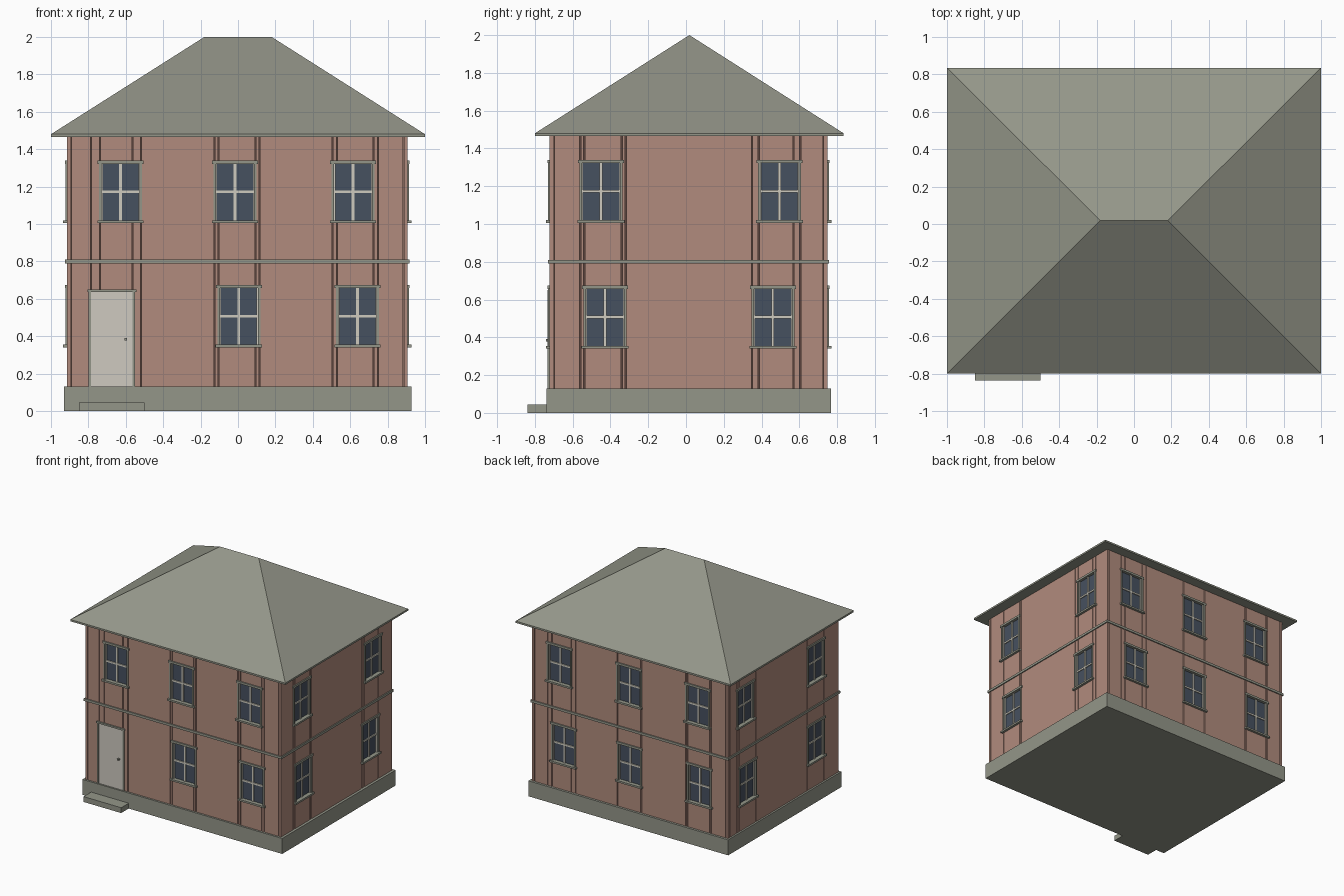
import bpy, bmesh
from mathutils import Vector

cube = bpy.data.objects.get("Cube")
if cube:
    bpy.data.objects.remove(cube, do_unlink=True)


def material(name, r, g, b):
    m = bpy.data.materials.new(name)
    m.use_nodes = True
    m.diffuse_color = (r, g, b, 1)
    m.node_tree.nodes["Principled BSDF"].inputs["Base Color"].default_value = (r, g, b, 1)
    return m


brick = material("brick", 0.44, 0.26, 0.205)
seam = material("dark seam", 0.10, 0.055, 0.045)
stone = material("grey green stone", 0.295, 0.305, 0.25)
cream = material("cream paint", 0.62, 0.60, 0.52)
door_paint = material("pale door", 0.62, 0.59, 0.53)
glass = material("blue grey glass", 0.062, 0.082, 0.115)


def build(name, boxes, mat):
    """One object made of axis-aligned boxes given as corner pairs."""
    bm = bmesh.new()
    for a, b in boxes:
        lo = Vector(map(min, a, b))
        size = Vector(map(max, a, b)) - lo
        for v in bmesh.ops.create_cube(bm, size=1)["verts"]:
            v.co = lo + Vector((v.co[i] + 0.5) * size[i] for i in range(3))
    return finish(name, bm, mat)


def finish(name, bm, mat):
    mesh = bpy.data.meshes.new(name)
    bmesh.ops.recalc_face_normals(bm, faces=bm.faces)
    bm.to_mesh(mesh)
    bm.free()
    mesh.materials.append(mat)
    ob = bpy.data.objects.new(name, mesh)
    bpy.context.collection.objects.link(ob)
    return ob


# House extents
X0, X1, Y0, Y1 = -0.915, 0.907, -0.722, 0.749
BASE, EAVE = 0.13, 1.465
THICK, GAP = 0.022, 0.003
HALF = 0.11
UPPER, LOWER = (1.015, 1.33), (0.35, 0.665)
DOOR = (-0.785, -0.564, BASE, 0.637)

# Facade: axis along the wall, wall plane, outward sign, window centres by storey
facades = {
    "front": (0, Y0, -1, (-0.628, -0.016, 0.615), (0.005, 0.639)),
    "back": (0, Y1, 1, (-0.635, 0.005, 0.652), (-0.65, 0.0, 0.612)),
    "right": (1, X1, 1, (-0.45, 0.495), (-0.429, 0.46)),
    "left": (1, X0, -1, (-0.416, 0.52), (-0.416, 0.49)),
}


def wall_box(axis, plane, sign, u0, u1, z0, z1, d0, d1):
    """Box on a facade: u along the wall, d outward from its face."""
    def point(u, z, d):
        w = plane + sign * d
        return (u, w, z) if axis == 0 else (w, u, z)
    return point(u0, z0, d0), point(u1, z1, d1)


for side, (axis, plane, sign, ups, lows) in facades.items():
    def box(*args):
        return wall_box(axis, plane, sign, *args)

    windows = [(u - HALF, u + HALF, *UPPER) for u in ups]
    windows += [(u - HALF, u + HALF, *LOWER) for u in lows]
    openings = windows + ([DOOR] if side == "front" else [])

    # Wall strips divided at every opening edge
    start, end = (X0, X1) if axis == 0 else (Y0, Y1)
    cuts = {start + THICK, end - THICK}
    cuts |= {e for o in openings for e in o[:2]}
    cuts = sorted(cuts | ({start, end} if axis == 0 else set()))
    strips = []
    for u0, u1 in zip(cuts, cuts[1:]):
        mid, z = (u0 + u1) / 2, BASE
        a = u0 if u0 == start else u0 + GAP
        b = u1 if u1 == end else u1 - GAP
        for o in sorted((o for o in openings if o[0] < mid < o[1]), key=lambda o: o[2]):
            if o[2] > z:
                strips.append(box(a, b, z, o[2], -THICK, 0))
            z = o[3]
        strips.append(box(a, b, z, EAVE, -THICK, 0))
    build(side + "_wall", strips, brick)

    # Windows: glass, sash bars, stone surround, lintel and sill
    panes, bars, stones = [], [], []
    for u0, u1, z0, z1 in windows:
        um, zm = (u0 + u1) / 2, (z0 + z1) / 2
        panes.append(box(u0, u1, z0, z1, -THICK, -0.014))
        bars.append(box(um - 0.007, um + 0.007, z0, z1, -THICK, -0.006))
        bars.append(box(u0, u1, zm - 0.007, zm + 0.007, -THICK, -0.006))
        for e, s in ((u0, 1), (u1, -1)):
            stones.append(box(e - s * 0.004, e + s * 0.009, z0, z1, -THICK, 0.008))
            bars.append(box(e, e + s * 0.015, z0, z1, -THICK, -0.004))
        stones.append(box(u0 - 0.012, u1 + 0.012, z1 - 0.008, z1 + 0.01, -THICK, 0.01))
        stones.append(box(u0 - 0.014, u1 + 0.014, z0 - 0.01, z0 + 0.005, -THICK, 0.02))
    build(side + "_window_glass", panes, glass)
    build(side + "_window_bars", bars, cream)
    build(side + "_window_surrounds", stones, stone)

# Dark core seen in the joints between the wall strips
build("wall_core", [((X0 + THICK, Y0 + THICK, BASE), (X1 - THICK, Y1 - THICK, EAVE))], seam)

# Foundation, front step and string course
build("foundation", [((-0.93, -0.738, 0), (0.928, 0.768, BASE))], stone)
build("front_step", [((-0.85, -0.838, 0), (-0.50, -0.73, 0.045))], stone)
p = 0.009
build("string_course", [
    ((X0 - p, Y0 - p, 0.79), (X1 + p, Y0, 0.81)),
    ((X0 - p, Y1, 0.79), (X1 + p, Y1 + p, 0.81)),
    ((X0 - p, Y0, 0.79), (X0, Y1, 0.81)),
    ((X1, Y0, 0.79), (X1 + p, Y1, 0.81)),
], stone)

# Door, its frame and knob
d0, d1, dz0, dz1 = DOOR
build("door", [((d0, Y0 - 0.002, dz0), (d1, Y0 + THICK, dz1))], door_paint)
build("door_frame", [
    ((d0 - 0.014, Y0 - 0.01, dz0), (d0, Y0 + THICK, dz1)),
    ((d1, Y0 - 0.01, dz0), (d1 + 0.014, Y0 + THICK, dz1)),
    ((d0 - 0.02, Y0 - 0.012, dz1), (d1 + 0.02, Y0 + THICK, dz1 + 0.014)),
], stone)
build("door_knob", [((-0.607, Y0 - 0.018, 0.377), (-0.593, Y0, 0.391))], stone)

# Hipped roof with a thin eave edge
bm = bmesh.new()
bmesh.ops.create_cube(bm, size=1)
for v in bm.verts:
    v.co = (v.co.x * 2, 0.835 if v.co.y > 0 else -0.80, 1.48 if v.co.z > 0 else EAVE)
top = [v for v in bm.verts if v.co.z > 1.47]
bmesh.ops.delete(bm, geom=[f for f in bm.faces if f.normal.z > 0.9], context="FACES_ONLY")
ridge = {s: bm.verts.new((s * 0.18, 0.018, 2.0)) for s in (-1, 1)}
for s in (-1, 1):
    end = [v for v in top if v.co.x * s > 0]
    bm.faces.new([*end, ridge[s]])
    slope = sorted((v for v in top if v.co.y * s > 0), key=lambda v: v.co.x)
    bm.faces.new([*slope, ridge[1], ridge[-1]])
finish("hipped_roof", bm, stone)
